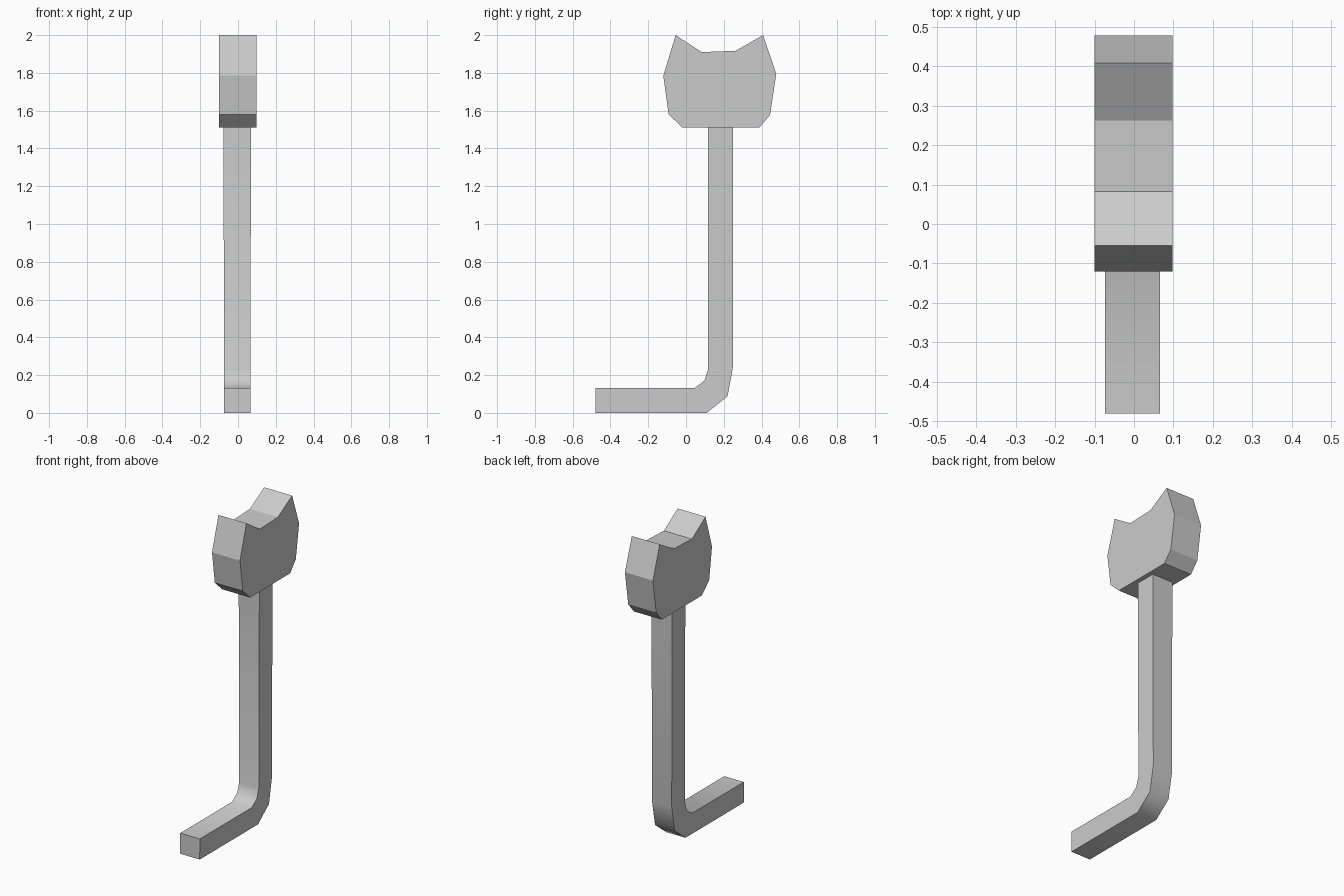
import bpy, bmesh, math

if "Cube" in bpy.data.objects:
    bpy.data.objects.remove(bpy.data.objects["Cube"])


def extrude_profile(name, profile, x0, x1, flare=0.0):
    """Extrude a (y, z) outline along x; flare widens the top slightly."""
    bm = bmesh.new()
    sides = []
    for x, s in ((x0, -1), (x1, 1)):
        sides.append([bm.verts.new((x + s * flare * z / 1.5, y, z)) for y, z in profile])
    left, right = sides
    bm.faces.new(left)
    bm.faces.new(right)
    n = len(profile)
    for i in range(n):
        j = (i + 1) % n
        bm.faces.new((left[i], left[j], right[j], right[i]))
    bmesh.ops.recalc_face_normals(bm, faces=bm.faces)
    mesh = bpy.data.meshes.new(name)
    bm.to_mesh(mesh)
    bm.free()
    obj = bpy.data.objects.new(name, mesh)
    bpy.context.collection.objects.link(obj)
    return obj


# Notched head block, flat faces
extrude_profile("head", [
    (-0.055, 2.0), (0.083, 1.91), (0.263, 1.917), (0.408, 2.0), (0.478, 1.795),
    (0.445, 1.578), (0.388, 1.51), (-0.018, 1.51), (-0.092, 1.58), (-0.12, 1.785),
], -0.1, 0.098)

# Bent square bar: foot, elbow and upright
bar = extrude_profile("bent_bar", [
    (-0.48, 0.0), (0.11, 0.0), (0.22, 0.088), (0.25, 0.25), (0.25, 1.52),
    (0.117, 1.52), (0.117, 0.23), (0.097, 0.17), (0.045, 0.132), (-0.48, 0.132),
], -0.073, 0.065, 0.004)

# Smooth only the elbow
bpy.context.view_layer.objects.active = bar
bar.select_set(True)
bpy.ops.object.shade_smooth_by_angle(angle=math.radians(50))
